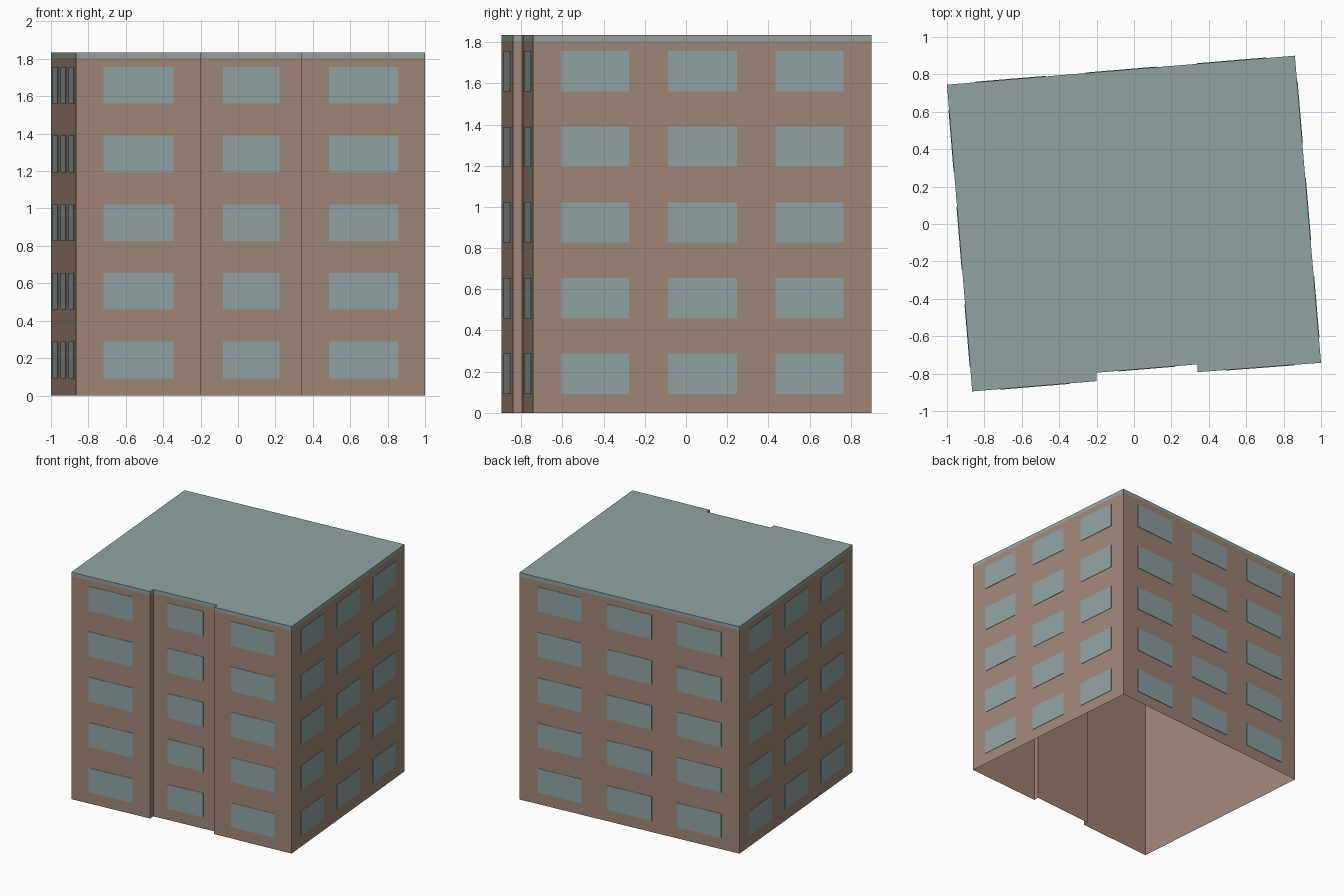
import bpy, bmesh
from mathutils import Vector

cube = bpy.data.objects.get("Cube")
if cube:
    bpy.data.objects.remove(cube)


def make_material(name, color):
    mat = bpy.data.materials.new(name)
    mat.use_nodes = True
    mat.diffuse_color = color
    mat.node_tree.nodes["Principled BSDF"].inputs["Base Color"].default_value = color
    return mat


BROWN = make_material("brown_wall", (0.355, 0.243, 0.185, 1))
TEAL = make_material("grey_teal", (0.28, 0.37, 0.375, 1))

# Footprint, counter-clockwise from the front right corner, with a recessed middle bay
FOOTPRINT = [Vector(p) for p in (
    (-0.865, -0.895), (-0.2, -0.84), (-0.2, -0.795), (0.34, -0.75),
    (0.34, -0.792), (1.0, -0.742), (0.86, 0.9), (-1.0, 0.745))]
WALL_TOP, ROOF_TOP = 1.805, 1.835
STOREYS, STOREY_STEP = 5, 0.367
SILL, WINDOW_HEIGHT, DEPTH = 0.092, 0.196, 0.003


def finish(bm, name, mat):
    mesh = bpy.data.meshes.new(name)
    bm.to_mesh(mesh)
    bm.free()
    mesh.materials.append(mat)
    obj = bpy.data.objects.new(name, mesh)
    bpy.context.collection.objects.link(obj)
    return obj


def ring(bm, z):
    return [bm.verts.new((p.x, p.y, z)) for p in FOOTPRINT]


def side_faces(bm, low, high):
    n = len(low)
    for i in range(n):
        j = (i + 1) % n
        bm.faces.new((low[i], low[j], high[j], high[i]))


# Walls: a shell open at the bottom
bm = bmesh.new()
side_faces(bm, ring(bm, 0), ring(bm, WALL_TOP))
finish(bm, "walls", BROWN)

# Roof slab, flush with the walls
bm = bmesh.new()
low, high = ring(bm, WALL_TOP), ring(bm, ROOF_TOP)
side_faces(bm, low, high)
bm.faces.new(high)
bm.faces.new(low[::-1])
finish(bm, "roof", TEAL)


# Windows: thin plates laid on each facade
def add_windows(name, start, end, spans):
    bm = bmesh.new()
    along = end - start
    out = Vector((along.y, -along.x)).normalized() * DEPTH
    for storey in range(STOREYS):
        z0 = SILL + storey * STOREY_STEP
        z1 = z0 + WINDOW_HEIGHT
        for s0, s1 in spans:
            a, b = start + along * s0, start + along * s1
            corners = ((a, z0), (b, z0), (b, z1), (a, z1))
            back = [bm.verts.new((p.x, p.y, z)) for p, z in corners]
            front = [bm.verts.new((p.x + out.x, p.y + out.y, z)) for p, z in corners]
            bm.faces.new(front)
            side_faces_count = len(back)
            for i in range(side_faces_count):
                j = (i + 1) % side_faces_count
                bm.faces.new((back[i], back[j], front[j], front[i]))
    finish(bm, name, TEAL)


BAY = [(0.22, 0.78)]
TRIPLE = [(0.082, 0.283), (0.398, 0.602), (0.717, 0.918)]
FACADES = (
    ("front_right_windows", 0, BAY), ("front_middle_windows", 2, BAY),
    ("front_left_windows", 4, BAY), ("left_windows", 5, TRIPLE),
    ("back_windows", 6, TRIPLE), ("right_windows", 7, TRIPLE))
for name, i, spans in FACADES:
    add_windows(name, FOOTPRINT[i], FOOTPRINT[(i + 1) % len(FOOTPRINT)], spans)
